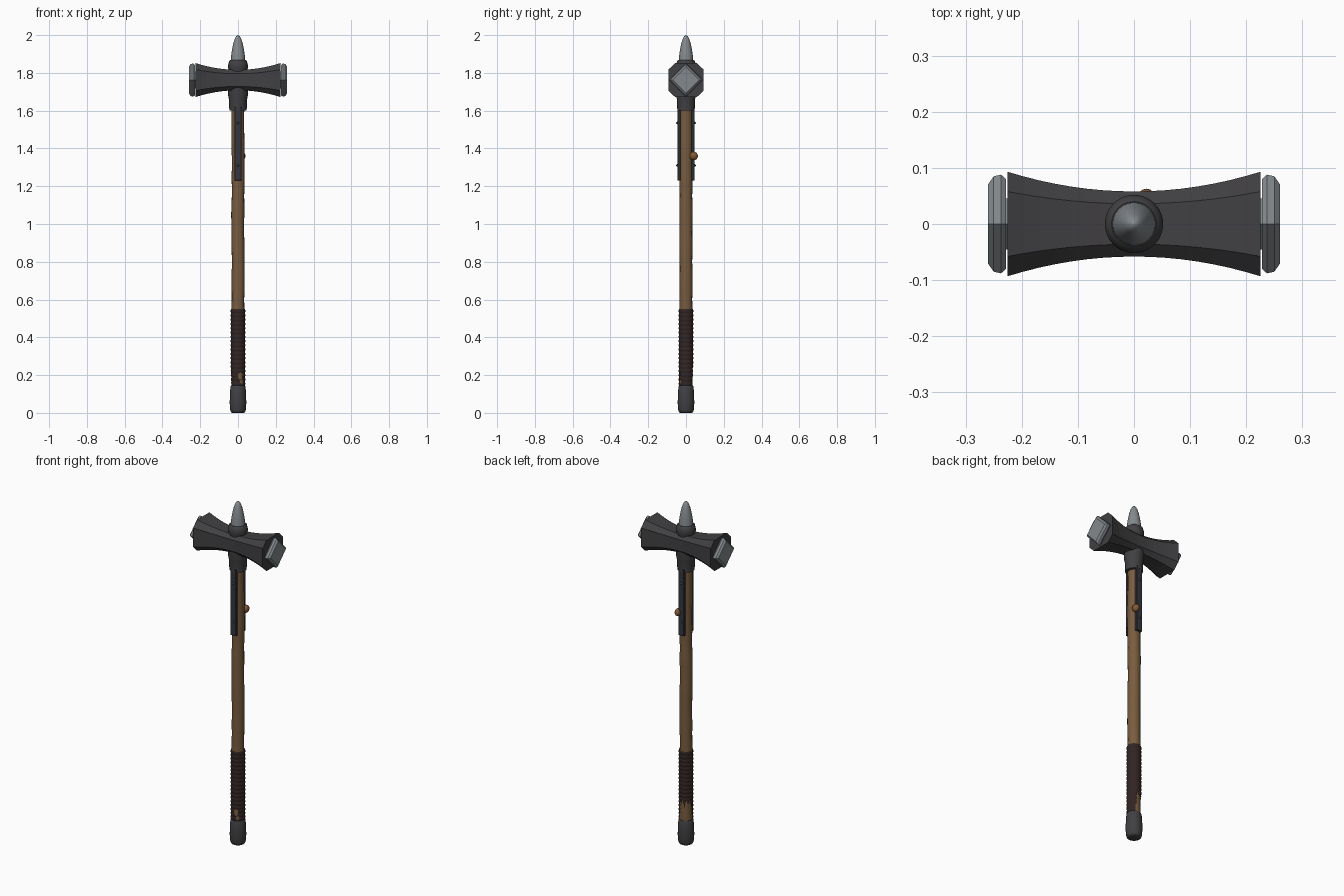
import bpy, bmesh, math, random
from mathutils import Vector

if "Cube" in bpy.data.objects:
    bpy.data.objects.remove(bpy.data.objects["Cube"])
random.seed(4)

def mat(name, r, g, b):
    m = bpy.data.materials.new(name)
    m.diffuse_color = (r, g, b, 1)
    m.use_nodes = True
    m.node_tree.nodes["Principled BSDF"].inputs["Base Color"].default_value = m.diffuse_color
    return m

IRON = mat("dark_iron", 0.052, 0.050, 0.054)
PLATE = mat("blued_plate", 0.036, 0.039, 0.047)
STEEL = mat("steel", 0.23, 0.25, 0.265)
WOOD = mat("wood", 0.19, 0.108, 0.05)
LEATHER = mat("leather", 0.030, 0.018, 0.017)
KNOT = mat("knot_wood", 0.23, 0.10, 0.036)

def finish(name, bm, material, smooth=None):
    bmesh.ops.recalc_face_normals(bm, faces=bm.faces)
    me = bpy.data.meshes.new(name)
    bm.to_mesh(me)
    bm.free()
    me.materials.append(material)
    ob = bpy.data.objects.new(name, me)
    bpy.context.collection.objects.link(ob)
    if smooth:
        bpy.ops.object.select_all(action='DESELECT')
        ob.select_set(True)
        bpy.context.view_layer.objects.active = ob
        bpy.ops.object.shade_smooth_by_angle(angle=math.radians(smooth))
    return ob

def loft(rings, caps=True):
    """Bridge equal-sized rings of points into a tube."""
    bm = bmesh.new()
    vs = [[bm.verts.new(p) for p in ring] for ring in rings]
    n = len(vs[0])
    for a, b in zip(vs, vs[1:]):
        for i in range(n):
            j = (i + 1) % n
            bm.faces.new((a[i], a[j], b[j], b[i]))
    if caps:
        bm.faces.new(vs[0])
        bm.faces.new(vs[-1])
    return bm

def circle(r, z, n=32, wob=0.0, dx=0.0):
    return [((r + random.uniform(-wob, wob)) * math.cos(2 * math.pi * i / n) + dx,
             (r + random.uniform(-wob, wob)) * math.sin(2 * math.pi * i / n), z) for i in range(n)]

def lathe(name, profile, material, n=32, smooth=40):
    return finish(name, loft([circle(r, z, n) for r, z in profile]), material, smooth)

# Wooden shaft, slightly uneven
rings = [circle(0.034 + 0.0008 * math.sin(k * 1.7), 0.10 + k * 0.05, 16, 0.0006,
                0.0012 * math.sin(k * 0.6)) for k in range(32)]
finish("shaft", loft(rings), WOOD, 40)

# Pommel cap
lathe("pommel", [(0.030, 0), (0.037, 0.004), (0.041, 0.014), (0.044, 0.05), (0.043, 0.10),
                 (0.040, 0.138), (0.037, 0.145)], IRON)

# Ridged leather wrap, worn away near the bottom of the back
turns, steps, n = 18, 6, 40
z0, z1 = 0.143, 0.55
rings = []
for k in range(turns * steps + 1):
    z = z0 + (z1 - z0) * k / (turns * steps)
    rings.append(circle(0.0365 + 0.0025 * abs(math.sin(math.pi * k / steps)), z, n))
bm = loft(rings, caps=False)
worn = []
for f in bm.faces:
    c = f.calc_center_median()
    a = math.degrees(math.atan2(c.y, c.x)) % 360
    jag = 0.015 * math.sin(a * 0.21) + 0.008 * math.sin(a * 0.6)
    back = 62 + 250 * (c.z - 0.14) * 0.5 < a < 205 - 200 * (c.z - 0.14) and c.z < 0.25 + jag
    front = (((a - 290) / 20) ** 2 + ((c.z - 0.195) / 0.018) ** 2 < 1
             or ((a - 302) / 14) ** 2 + ((c.z - 0.163) / 0.012) ** 2 < 1)
    if back or front:
        worn.append(f)
bmesh.ops.delete(bm, geom=worn, context='FACES')
finish("grip_wrap", bm, LEATHER, 40)

# Socket below the head, collar above it, and the top spike
lathe("socket", [(0.040, 1.60), (0.046, 1.602), (0.048, 1.66), (0.052, 1.68), (0.052, 1.74)], IRON)
lathe("collar", [(0.040, 1.76), (0.044, 1.80), (0.052, 1.825), (0.052, 1.842), (0.047, 1.862),
                 (0.040, 1.868)], IRON)
lathe("spike", [(0.039, 1.86), (0.037, 1.885), (0.032, 1.92), (0.025, 1.955), (0.017, 1.98),
                (0.009, 1.995), (0.001, 2.0)], STEEL)

# Flared octagonal head running along x
HZ = 1.762
def octagon(x, w, h):
    c = 0.62
    pts = [(w, -c * h), (w, c * h), (c * w, h), (-c * w, h),
           (-w, c * h), (-w, -c * h), (-c * w, -h), (c * w, -h)]
    return [(x, y, HZ + z) for y, z in pts]

rings = []
for k in range(17):
    t = k / 8 - 1
    rings.append(octagon(0.225 * t, 0.058 + 0.035 * t * t, 0.054 + 0.036 * t * t))
finish("hammer_head", loft(rings), IRON)

# Diamond striking faces on both ends
def diamond(x, r):
    return [(x, r, HZ), (x, 0, HZ + r), (x, -r, HZ), (x, 0, HZ - r)]

for side, s in (("right", 1), ("left", -1)):
    prof = [(0.20, 0.045), (0.228, 0.045), (0.228, 0.080), (0.237, 0.088), (0.250, 0.085), (0.260, 0.071)]
    finish("striking_face_" + side, loft([diamond(s * x, r) for x, r in prof]), STEEL)

# Riveted plates on front and back of the shaft
for side, s in (("front", -1), ("back", 1)):
    bm = bmesh.new()
    bmesh.ops.create_cube(bm, size=1)
    for v in bm.verts:
        v.co = Vector((v.co.x * 0.038, s * 0.037 + v.co.y * 0.017, 1.425 + v.co.z * 0.39))
    bmesh.ops.bevel(bm, geom=bm.edges[:], offset=0.002, segments=1, affect='EDGES')
    finish("langet_" + side, bm, PLATE)
    for k, z in enumerate((1.31, 1.535)):
        bm = bmesh.new()
        bmesh.ops.create_uvsphere(bm, u_segments=12, v_segments=8, radius=0.007)
        bmesh.ops.translate(bm, verts=bm.verts, vec=(0, s * 0.045, z))
        finish(f"rivet_{side}_{k + 1}", bm, IRON, 60)

# Wooden knot on the back
bm = bmesh.new()
bmesh.ops.create_uvsphere(bm, u_segments=16, v_segments=10, radius=0.022)
for v in bm.verts:
    v.co = Vector((0.022 + v.co.x * 0.8, 0.041 + v.co.y, 1.36 + v.co.z))
finish("shaft_knot", bm, KNOT, 60)
